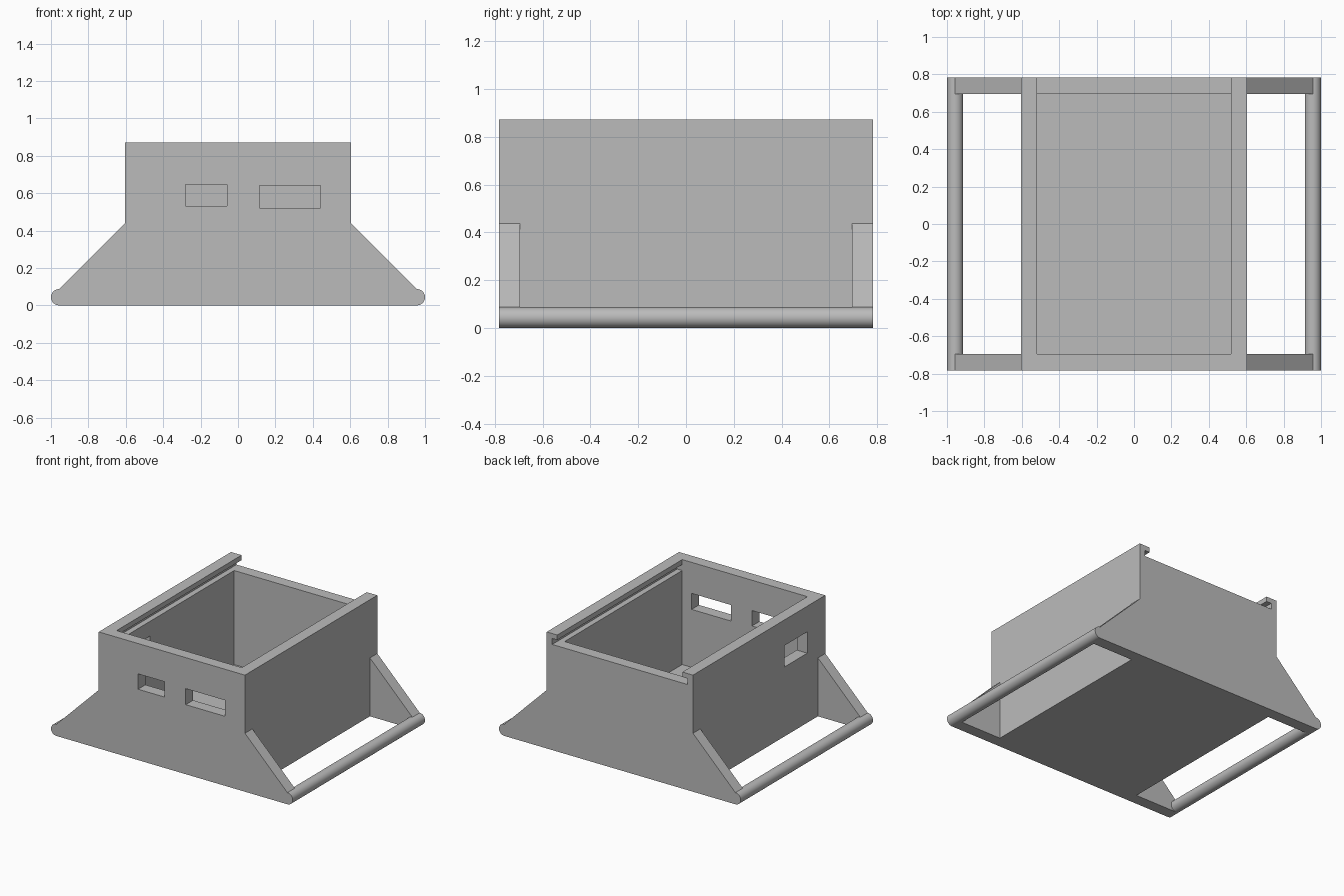
import bpy
import bmesh
from mathutils import Matrix, Vector

cube = bpy.data.objects.get("Cube")
if cube:
    bpy.data.objects.remove(cube, do_unlink=True)

# Overall dimensions
HALF_X, HALF_Y, TOP = 0.605, 0.782, 0.872
WALL = 0.087
IN_X, IN_Y = HALF_X - WALL, HALF_Y - WALL
ROD_R = WALL / 2
ROD_X = 1 - ROD_R
SHOULDER = 0.437            # height where the wings meet the box
SLOT_LOW, SLOT_HIGH = 0.79, 0.835
SLOT_X = IN_X + 0.042       # depth of the lid slot in the side walls

grey = bpy.data.materials.new("plain grey")
grey.use_nodes = True
colour = (0.5, 0.5, 0.5, 1)
grey.diffuse_color = colour
grey.node_tree.nodes["Principled BSDF"].inputs["Base Color"].default_value = colour


def add_object(name, bm):
    bmesh.ops.recalc_face_normals(bm, faces=bm.faces)
    mesh = bpy.data.meshes.new(name)
    bm.to_mesh(mesh)
    bm.free()
    mesh.materials.append(grey)
    obj = bpy.data.objects.new(name, mesh)
    bpy.context.collection.objects.link(obj)
    return obj


def extrude_profile(name, points, y0, y1):
    """Extrude an x-z outline along y."""
    bm = bmesh.new()
    face = bm.faces.new([bm.verts.new((x, y0, z)) for x, z in points])
    result = bmesh.ops.extrude_face_region(bm, geom=[face])
    moved = [v for v in result["geom"] if isinstance(v, bmesh.types.BMVert)]
    bmesh.ops.translate(bm, verts=moved, vec=(0, y1 - y0, 0))
    return add_object(name, bm)


def box(name, low, high):
    low, high = Vector(low), Vector(high)
    bm = bmesh.new()
    size = Matrix.Diagonal((high - low).to_4d())
    bmesh.ops.create_cube(bm, size=1, matrix=Matrix.Translation((low + high) / 2) @ size)
    return add_object(name, bm)


def mirrored(half):
    """Complete a right-hand outline with its left-hand reflection."""
    return half + [(-x, z) for x, z in reversed(half)]


def cut_window(obj, low, high):
    cutter = box("window_cutter", low, high)
    cutter.hide_render = True
    mod = obj.modifiers.new("window", 'BOOLEAN')
    mod.operation, mod.solver, mod.object = 'DIFFERENCE', 'EXACT', cutter
    bpy.context.view_layer.objects.active = obj
    bpy.ops.object.modifier_apply(modifier=mod.name)
    bpy.data.objects.remove(cutter, do_unlink=True)


# End panels with sloping wings; the back one is lowered to let a lid slide in
wing = [(ROD_X, 0), (ROD_X, WALL), (HALF_X, SHOULDER), (HALF_X, TOP)]
slot = [(IN_X, TOP), (IN_X, SLOT_HIGH), (SLOT_X, SLOT_HIGH), (SLOT_X, SLOT_LOW)]
front_panel = extrude_profile("front_panel", mirrored(wing), -HALF_Y, -IN_Y)
extrude_profile("back_panel", mirrored(wing + slot), IN_Y, HALF_Y)

# Two windows in the front panel
cut_window(front_panel, (-0.28, -1, 0.53), (-0.06, -0.5, 0.645))
cut_window(front_panel, (0.115, -1, 0.52), (0.44, -0.5, 0.64))

# Side walls with lid slots, and the round carrying bars
wall = [(HALF_X, 0), (HALF_X, TOP)] + slot + [(IN_X, SLOT_LOW), (IN_X, 0)]
for side, label in ((1, "left"), (-1, "right")):
    side_wall = extrude_profile(label + "_wall", [(side * x, z) for x, z in wall], -IN_Y, IN_Y)
    if side < 0:
        cut_window(side_wall, (-0.8, -0.57, 0.52), (-0.4, -0.3, 0.68))

    bm = bmesh.new()
    place = Matrix.Translation((side * ROD_X, 0, ROD_R)) @ Matrix.Rotation(1.5707963, 4, 'X')
    bmesh.ops.create_cone(bm, cap_ends=True, segments=48, radius1=ROD_R, radius2=ROD_R,
                          depth=2 * HALF_Y, matrix=place)
    bar = add_object(label + "_bar", bm)
    bpy.ops.object.select_all(action='DESELECT')
    bar.select_set(True)
    bpy.context.view_layer.objects.active = bar
    bpy.ops.object.shade_smooth_by_angle()

# Floor of the box
box("floor", (-IN_X, -IN_Y, 0), (IN_X, IN_Y, WALL))
